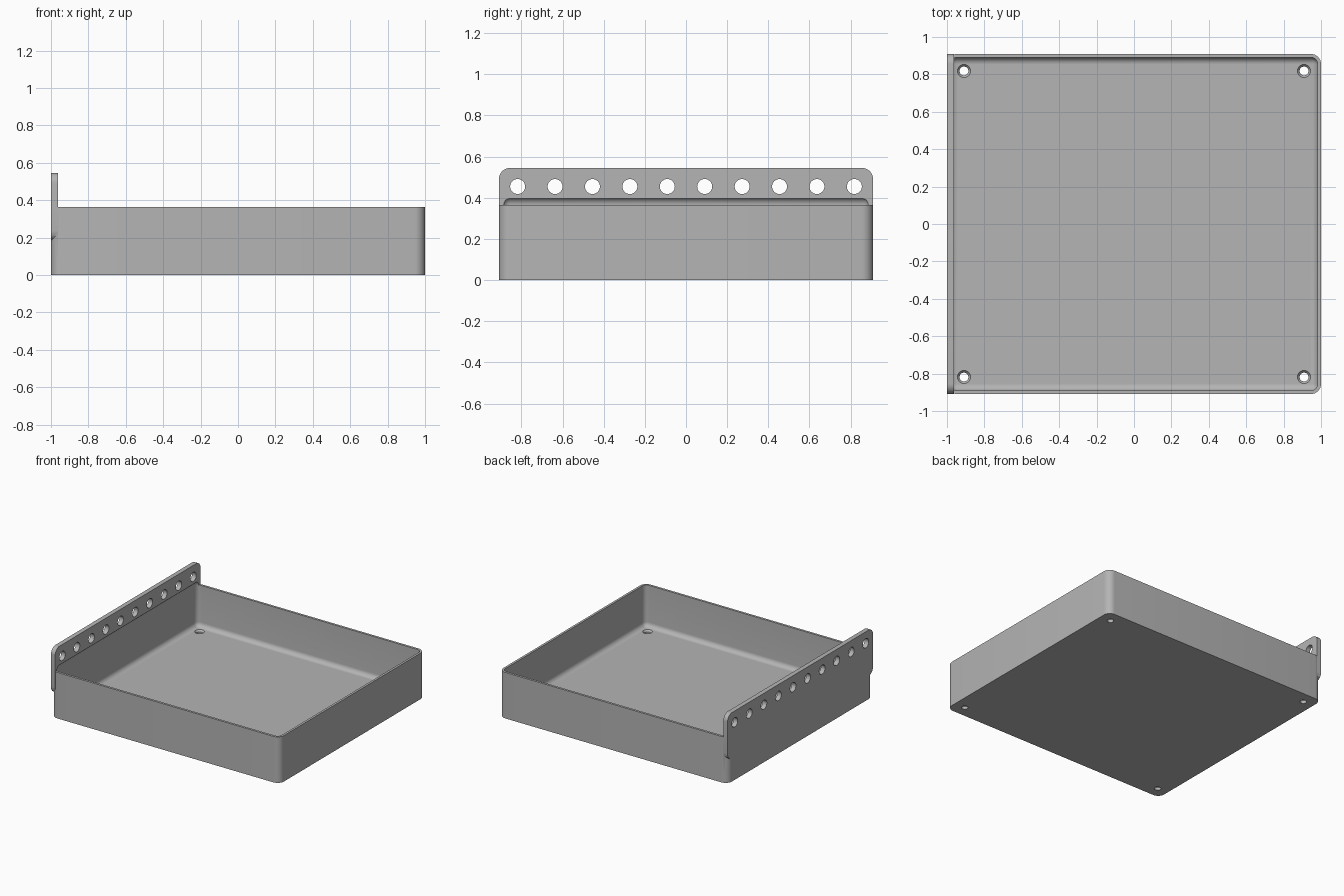
import bpy, bmesh, math
from mathutils import Matrix, Vector

MM = 2 / 110  # the tray is laid out on a 110 x 100 mm plan

old = bpy.data.objects.get("Cube")
if old:
    bpy.data.objects.remove(old, do_unlink=True)

grey = bpy.data.materials.new("plain grey")
grey.use_nodes = True
grey.diffuse_color = (0.46, 0.46, 0.46, 1)
grey.node_tree.nodes["Principled BSDF"].inputs["Base Color"].default_value = grey.diffuse_color


def make_object(name, bm):
    bmesh.ops.recalc_face_normals(bm, faces=bm.faces)
    mesh = bpy.data.meshes.new(name)
    bm.to_mesh(mesh)
    bm.free()
    obj = bpy.data.objects.new(name, mesh)
    bpy.context.collection.objects.link(obj)
    mesh.materials.append(grey)
    return obj


def rounded_box(name, low, high, radius, axis=None):
    """Box between two corners in mm; rounds edges along one axis, or all edges."""
    low, high = Vector(low) * MM, Vector(high) * MM
    bm = bmesh.new()
    bmesh.ops.create_cube(bm, size=1)
    for v in bm.verts:
        v.co = [(low[i] + high[i]) / 2 + v.co[i] * (high[i] - low[i]) for i in range(3)]
    edges = []
    for e in bm.edges:
        d = e.verts[0].co - e.verts[1].co
        if axis is None or abs(d[axis]) > 1e-4:
            edges.append(e)
    bmesh.ops.bevel(bm, geom=edges, offset=radius * MM, segments=8,
                    profile=0.5, affect='EDGES')
    return make_object(name, bm)


def add_cone(bm, centre, r1, r2, depth, turn=Matrix()):
    bmesh.ops.create_cone(bm, cap_ends=True, segments=32, radius1=r1 * MM,
                          radius2=r2 * MM, depth=depth * MM,
                          matrix=Matrix.Translation(Vector(centre) * MM) @ turn)


def combine(target, other, operation):
    mod = target.modifiers.new(other.name, 'BOOLEAN')
    mod.operation = operation
    mod.solver = 'EXACT'
    mod.object = other
    bpy.context.view_layer.objects.active = target
    bpy.ops.object.modifier_apply(modifier=mod.name)
    bpy.data.objects.remove(other, do_unlink=True)


# Tray body with the taller mounting plate on one side
tray = rounded_box("tray_with_mounting_plate", (-55, -50, 0), (55, 50, 20), 3, axis=2)
plate = rounded_box("mounting_plate", (-55, -50, 10), (-53, 50, 30), 3, axis=0)
combine(tray, plate, 'UNION')

# Hollow with filleted edges, which also undercuts the plate
hollow = rounded_box("hollow", (-54, -49, 2), (54, 49, 22.1), 2)
combine(tray, hollow, 'DIFFERENCE')

# Row of holes through the plate
bm = bmesh.new()
for i in range(10):
    add_cone(bm, (-54, -45 + 10 * i, 25), 2, 2, 6, Matrix.Rotation(math.pi / 2, 4, 'Y'))
combine(tray, make_object("plate_holes", bm), 'DIFFERENCE')

# Screw holes in the floor corners, then their countersinks
for name, r1, r2, z, depth in (("screw_holes", 1.3, 1.3, 1, 6),
                               ("countersinks", 1.1, 2.1, 1.6, 1.2)):
    bm = bmesh.new()
    for x in (-50, 50):
        for y in (-45, 45):
            add_cone(bm, (x, y, z), r1, r2, depth)
    combine(tray, make_object(name, bm), 'DIFFERENCE')

# Smooth fillets, crisp edges
bpy.ops.object.select_all(action='DESELECT')
tray.select_set(True)
bpy.context.view_layer.objects.active = tray
bpy.ops.object.shade_smooth_by_angle(angle=math.radians(30))
